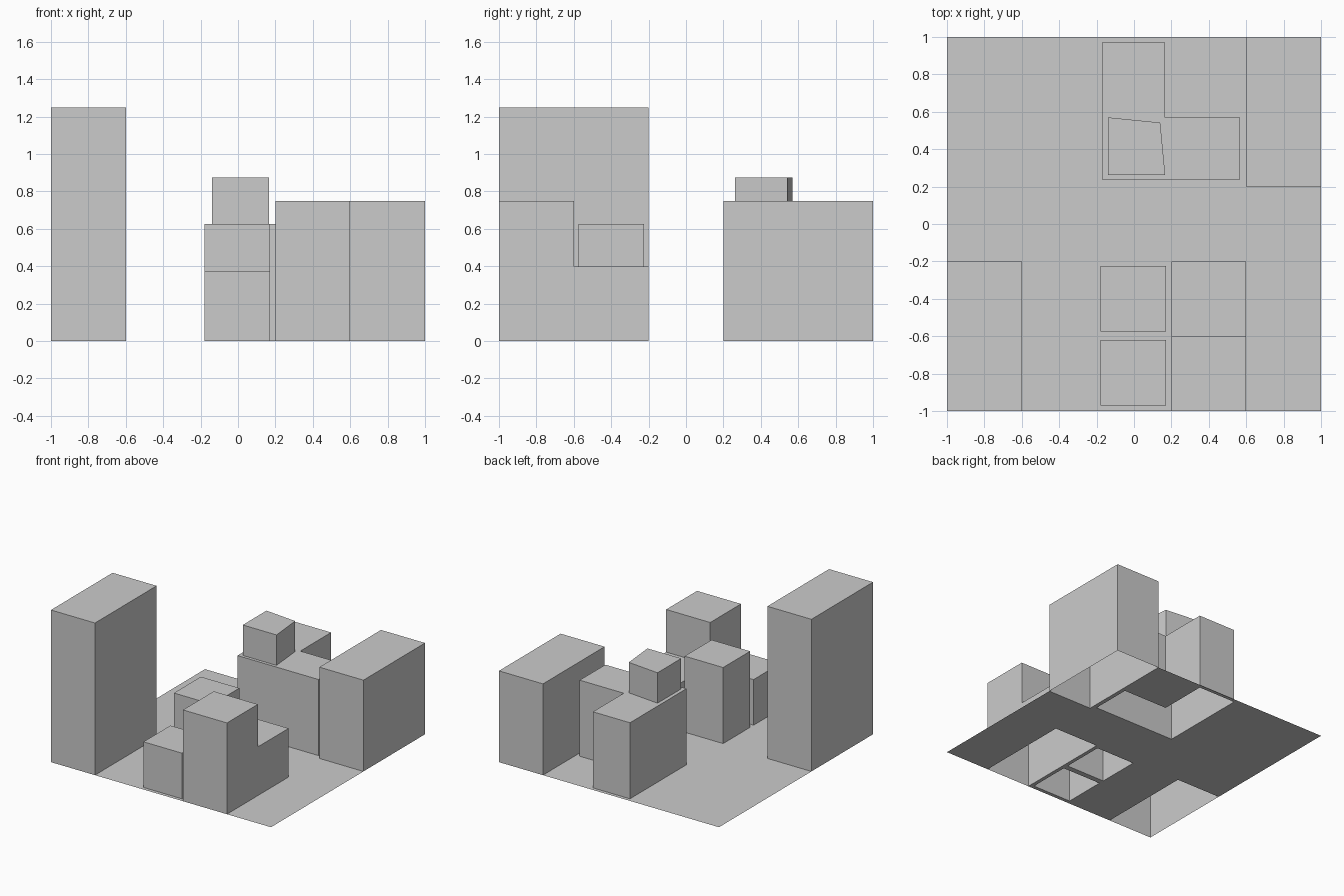
import bpy, bmesh

if "Cube" in bpy.data.objects:
    bpy.data.objects.remove(bpy.data.objects["Cube"])


def finish(name, bm):
    mesh = bpy.data.meshes.new(name)
    bm.to_mesh(mesh)
    bm.free()
    obj = bpy.data.objects.new(name, mesh)
    bpy.context.collection.objects.link(obj)


def rect(x0, x1, y0, y1):
    return [(x0, y0), (x1, y0), (x1, y1), (x0, y1)]


def fill_sheet(bm, loops, z):
    """Flat upward-facing sheet: first loop is the border, the rest are holes."""
    edges = []
    for loop in loops:
        vs = [bm.verts.new((x, y, z)) for x, y in loop]
        edges += [bm.edges.new((vs[i - 1], vs[i])) for i in range(len(vs))]
    res = bmesh.ops.triangle_fill(bm, edges=edges, use_beauty=True, normal=(0, 0, 1))
    for f in res["geom"]:
        if isinstance(f, bmesh.types.BMFace):
            f.normal_update()
            if f.normal.z < 0:
                f.normal_flip()


def block(name, outline, z0, z1, holes=()):
    """Open-bottomed building from a counter-clockwise outline."""
    bm = bmesh.new()
    fill_sheet(bm, [outline, *holes], z1)
    for (ax, ay), (bx, by) in zip(outline, outline[1:] + outline[:1]):
        bm.faces.new([bm.verts.new(p) for p in
                      ((ax, ay, z0), (bx, by, z0), (bx, by, z1), (ax, ay, z1))])
    bmesh.ops.remove_doubles(bm, verts=bm.verts, dist=1e-4)
    finish(name, bm)


# Footprints
front_small = rect(-0.18, 0.17, -0.97, -0.62)
middle_small = rect(-0.18, 0.17, -0.575, -0.225)
corner_plan = [(-0.17, 0.237), (0.567, 0.237), (0.567, 0.57),
               (0.167, 0.57), (0.167, 0.97), (-0.17, 0.97)]
penthouse = [(-0.14, 0.262), (0.167, 0.262), (0.14, 0.542), (-0.14, 0.57)]

# Ground sheet, open beneath each building
ground = [(-1, -0.2), (-0.6, -0.2), (-0.6, -1), (0.2, -1), (0.2, -0.2), (0.6, -0.2),
          (0.6, -1), (1, -1), (1, 0.2), (0.6, 0.2), (0.6, 1), (-1, 1)]
bm = bmesh.new()
fill_sheet(bm, [ground, front_small, middle_small, corner_plan], 0)
finish("ground", bm)

# Simple blocks
block("tall_tower", rect(-1, -0.6, -1, -0.2), 0, 1.25)
block("back_right_block", rect(0.6, 1, 0.2, 1), 0, 0.75)
block("front_small_block", front_small, 0, 0.375)
block("middle_small_block", middle_small, 0, 0.625)

# L-shaped building with a skewed roof block
block("corner_building", corner_plan, 0, 0.625, [penthouse])
block("roof_block", penthouse, 0.625, 0.875)

# Stepped building: side profile (y, z) extruded along x, bottom left open
profile = [(-1, 0), (-1, 0.75), (-0.6, 0.75), (-0.6, 0.4), (-0.2, 0.4), (-0.2, 0)]
bm = bmesh.new()
left = [bm.verts.new((0.2, y, z)) for y, z in profile]
right = [bm.verts.new((0.6, y, z)) for y, z in profile]
bm.faces.new(left)
bm.faces.new(right[::-1])
for i in range(len(profile) - 1):
    bm.faces.new((left[i + 1], left[i], right[i], right[i + 1]))
# orient the shell outward: the right side must face +x
bm.normal_update()
if max(bm.faces, key=lambda f: f.calc_center_median().x).normal.x < 0:
    bmesh.ops.reverse_faces(bm, faces=bm.faces)
finish("stepped_building", bm)
